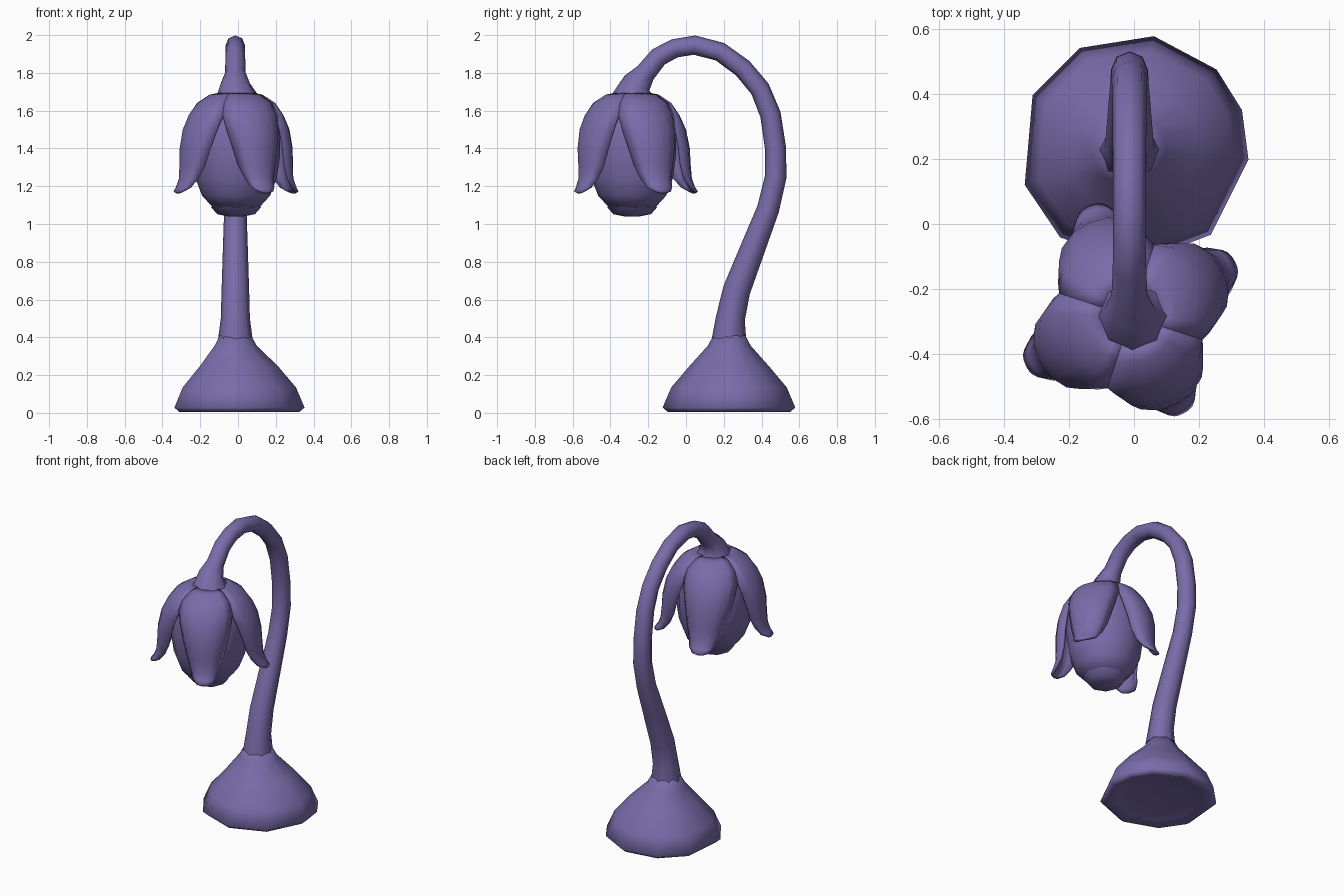
import bpy, bmesh, math
from mathutils import Vector

if "Cube" in bpy.data.objects:
    bpy.data.objects.remove(bpy.data.objects["Cube"])

mat = bpy.data.materials.new("dusty violet")
mat.diffuse_color = (0.19, 0.15, 0.40, 1)
mat.use_nodes = True
mat.node_tree.nodes["Principled BSDF"].inputs["Base Color"].default_value = mat.diffuse_color


def loft(name, rings, closed=True, cap=True, sharp=50):
    """Skin a list of equal-length point rings into a smooth-shaded object."""
    bm = bmesh.new()
    vs = [[bm.verts.new(p) for p in ring] for ring in rings]
    n = len(vs[0])
    for a, b in zip(vs, vs[1:]):
        for i in range(n if closed else n - 1):
            j = (i + 1) % n
            bm.faces.new((a[i], a[j], b[j], b[i]))
    if cap:
        bm.faces.new(vs[0])
        bm.faces.new(vs[-1])
    bmesh.ops.recalc_face_normals(bm, faces=bm.faces)
    me = bpy.data.meshes.new(name)
    bm.to_mesh(me)
    bm.free()
    me.materials.append(mat)
    ob = bpy.data.objects.new(name, me)
    bpy.context.collection.objects.link(ob)
    bpy.ops.object.select_all(action='DESELECT')
    ob.select_set(True)
    bpy.context.view_layer.objects.active = ob
    bpy.ops.object.shade_smooth_by_angle(angle=math.radians(sharp))
    return ob


def polar(cx, cy, r, deg, z):
    a = math.radians(deg)
    return Vector((cx + r * math.cos(a), cy + r * math.sin(a), z))


# Base: irregular ten-sided foot with a turned-under rim and shallow underside
corners = [20, 44, 80, 118, 152, 198, 230, 270, 312, 355]
base_profile = [(0.15, 0.035), (0.27, 0.025), (0.325, 0.004), (0.354, 0.028),
                (0.308, 0.135), (0.21, 0.25), (0.115, 0.355), (0.085, 0.41)]
rings = [[polar(-0.015 if z > 0.3 else 0, 0.23, r, d, z) for d in corners]
         for r, z in base_profile]
loft("base", rings, sharp=75)

# Stem: tapered tube following an arched path, flaring into a cap
path = [(0.225, 0.34, 0.098), (0.235, 0.50, 0.077), (0.268, 0.65, 0.073),
        (0.365, 0.90, 0.065), (0.435, 1.08, 0.059), (0.475, 1.25, 0.057),
        (0.474, 1.40, 0.056), (0.447, 1.58, 0.055), (0.392, 1.715, 0.053),
        (0.30, 1.825, 0.052), (0.18, 1.912, 0.051), (0.045, 1.947, 0.051),
        (-0.06, 1.93, 0.05), (-0.145, 1.885, 0.052), (-0.215, 1.80, 0.055),
        (-0.26, 1.745, 0.077), (-0.285, 1.685, 0.108)]
rings = []
for i, (y, z, r) in enumerate(path):
    p, q = path[max(i - 1, 0)], path[min(i + 1, len(path) - 1)]
    t = Vector((0, q[0] - p[0], q[1] - p[1])).normalized()
    if i == len(path) - 1:
        t = Vector((0, 0, -1))
    side = Vector((1, 0, 0))
    up = t.cross(side)
    c = Vector((-0.003 if r > 0.1 else -0.014, y, z))
    rings.append([c + r * (math.cos(k * math.pi / 4) * side + math.sin(k * math.pi / 4) * up)
                  for k in range(8)])
loft("stem", rings, sharp=60)

# Bulb: hanging bud with a small stepped mouth at the bottom
CX, CY = -0.01, -0.285
bulb_profile = [(0.08, 1.67), (0.16, 1.65), (0.21, 1.58), (0.232, 1.48), (0.232, 1.36),
                (0.215, 1.24), (0.18, 1.15), (0.125, 1.09)]
loft("bulb", [[polar(CX, CY, r, d, z) for d in range(0, 360, 30)] for r, z in bulb_profile])
mouth_profile = [(0.11, 1.10), (0.133, 1.09), (0.10, 1.052), (0.04, 1.04)]
loft("bulb_mouth", [[polar(CX, CY, r, d, z) for d in range(0, 360, 45)]
                    for r, z in mouth_profile], sharp=40)

# Petals: four curved sheets, merged at the crown, tapering and flicking outward
# (radius, height, half angle, drop of radius at the edges)
petal_profile = [(0.09, 1.695, 45, 0), (0.14, 1.685, 45, 0), (0.21, 1.64, 45, 0.03),
                 (0.258, 1.575, 45, 0.10), (0.29, 1.50, 39.5, 0.16), (0.307, 1.40, 32, 0.18),
                 (0.308, 1.31, 26, 0.17), (0.312, 1.24, 19, 0.13),
                 (0.328, 1.195, 14, 0.08), (0.345, 1.172, 8, 0.04)]
# each petal: direction of its root, direction of its tip, outward reach
petals = [(27, 28, 0.018), (117, 110, 0.02), (207, 205, 0.012), (297, 299, -0.005)]
for k, (root, tip, reach) in enumerate(petals):
    rings = []
    for r, z, half, drop in petal_profile:
        f = min(max((1.575 - z) / 0.4, 0), 1)
        mid = root + (tip - root) * f
        rings.append([polar(CX, CY, (r + reach * f) * (1 - drop * abs(s) ** 3), mid + s * half, z)
                      for s in (-1, -0.67, -0.33, 0, 0.33, 0.67, 1)])
    petal = loft("petal_%d" % (k + 1), rings, closed=False, cap=False, sharp=60)
    # make the sheet's normals face outward, then thicken it inward
    me = petal.data
    centre = Vector((CX, CY, 1.35))
    if sum((f.center - centre).dot(f.normal) for f in me.polygons) < 0:
        me.flip_normals()
    sol = petal.modifiers.new("thickness", 'SOLIDIFY')
    sol.thickness = 0.018
    sol.offset = -1
